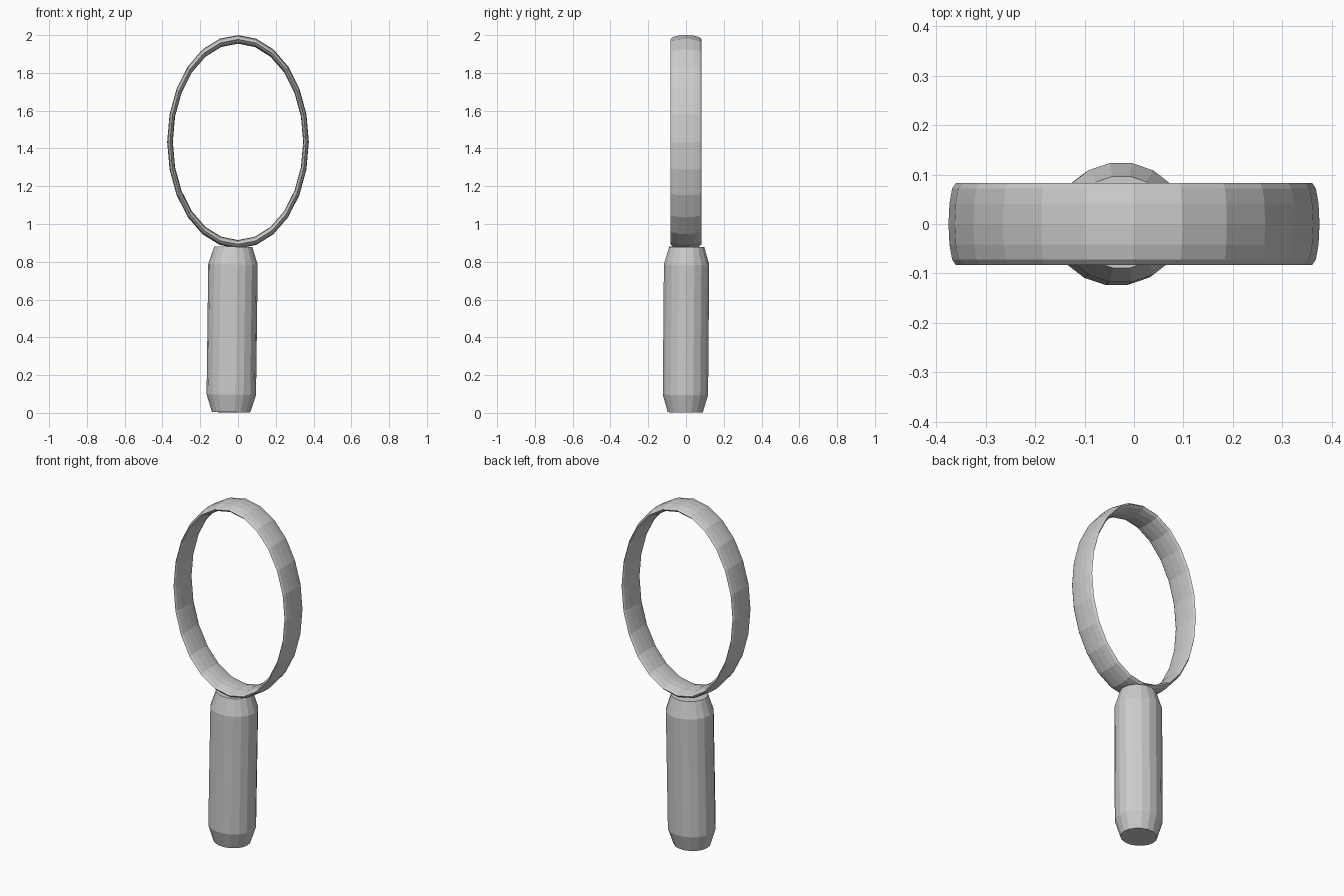
import bpy, bmesh
from math import sin, cos, pi, atan2
from mathutils import Matrix

cube = bpy.data.objects.get("Cube")
if cube:
    bpy.data.objects.remove(cube, do_unlink=True)

grey = bpy.data.materials.new("plain grey")
grey.use_nodes = True
COLOUR = (0.6, 0.6, 0.6, 1)
grey.diffuse_color = COLOUR
grey.node_tree.nodes["Principled BSDF"].inputs["Base Color"].default_value = COLOUR


def loft(name, rings, closed):
    """Skin a list of point rings; closed joins last to first, else ends are capped."""
    bm = bmesh.new()
    loops = [[bm.verts.new(p) for p in ring] for ring in rings]
    n = len(loops[0])
    pairs = list(zip(loops, loops[1:]))
    if closed:
        pairs.append((loops[-1], loops[0]))
    else:
        bm.faces.new(loops[0])
        bm.faces.new(loops[-1])
    for a, b in pairs:
        for i in range(n):
            j = (i + 1) % n
            bm.faces.new((a[i], a[j], b[j], b[i]))
    bmesh.ops.recalc_face_normals(bm, faces=bm.faces)
    mesh = bpy.data.meshes.new(name)
    bm.to_mesh(mesh)
    bm.free()
    mesh.materials.append(grey)
    obj = bpy.data.objects.new(name, mesh)
    bpy.context.collection.objects.link(obj)
    return obj


# Oval hoop: a band of thin rounded section swept round an upright ellipse
SEGMENTS, SECTION = 24, 12
RX, RZ, HALF_WIDTH, THICK, CENTRE_Z = 0.375, 0.565, 0.083, 0.04, 1.435
hoop_rings = []
for s in range(SEGMENTS):
    a = 2 * pi * s / SEGMENTS
    ring = []
    for k in range(SECTION):
        t = 2 * pi * k / SECTION
        r = 1 - THICK + THICK * cos(t)
        ring.append((RX * r * cos(a), HALF_WIDTH * sin(t), CENTRE_Z + RZ * r * sin(a)))
    hoop_rings.append(ring)
loft("hoop", hoop_rings, True)

# Handle: faceted grip with tapered ends, leaning very slightly
SIDES = 18
profile = [(0.101, -0.438), (0.131, -0.345), (0.131, 0.345), (0.101, 0.438)]
handle_rings = [[(r * cos(2 * pi * i / SIDES), 0.93 * r * sin(2 * pi * i / SIDES), z)
                 for i in range(SIDES)] for r, z in profile]
handle = loft("handle", handle_rings, False)
lean = Matrix.Rotation(atan2(0.009, 0.69), 4, 'Y') @ Matrix.Rotation(-atan2(0.006, 0.69), 4, 'X')
handle.data.transform(Matrix.Translation((-0.031, 0, 0.441)) @ lean)
